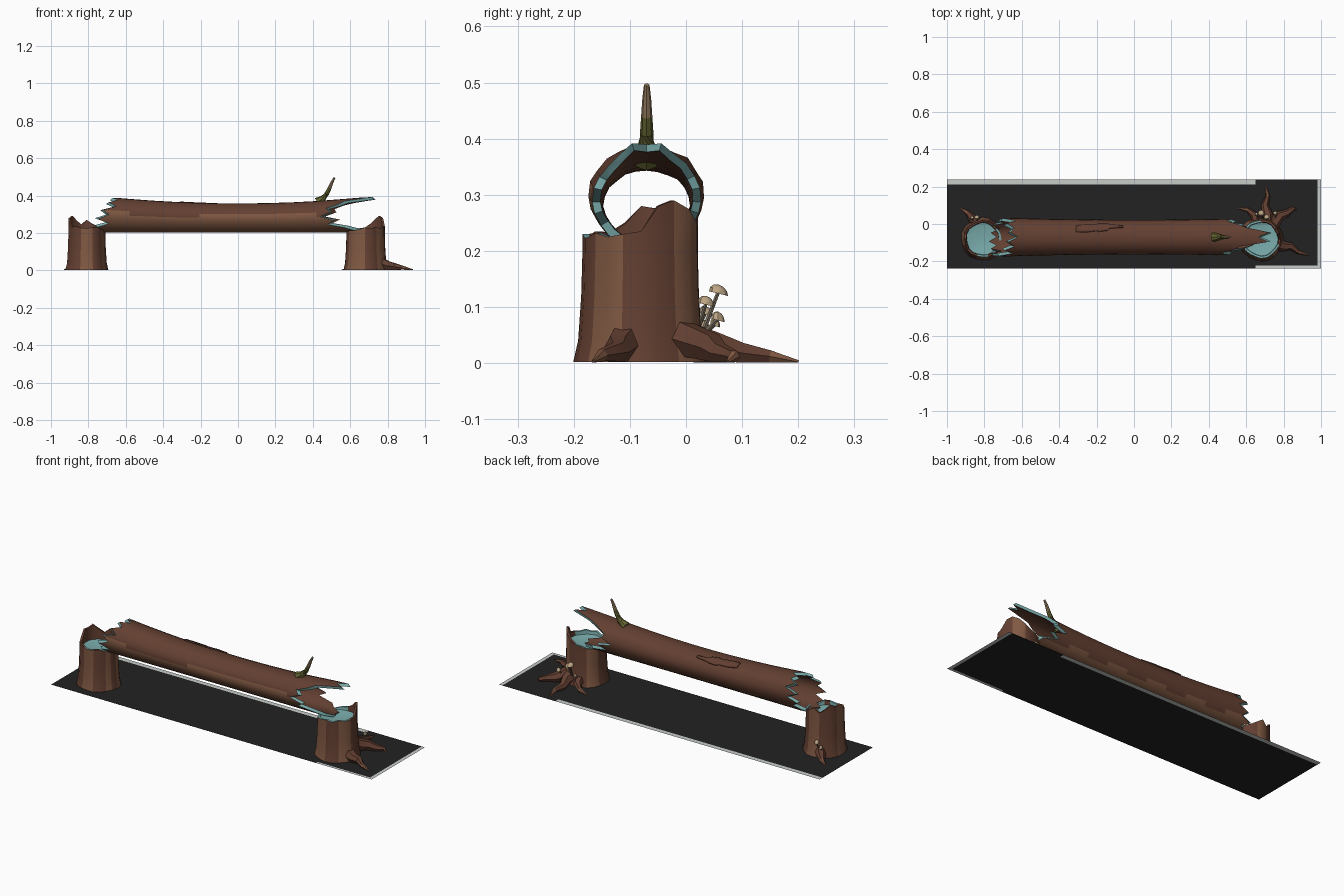
import bpy, bmesh, math, random
from mathutils import Vector

if "Cube" in bpy.data.objects:
    bpy.data.objects.remove(bpy.data.objects["Cube"])
random.seed(4)

def mat(name, c):
    m = bpy.data.materials.new(name)
    m.diffuse_color = (*c, 1)
    m.use_nodes = True
    m.node_tree.nodes["Principled BSDF"].inputs["Base Color"].default_value = m.diffuse_color
    return m

DARK = mat("dark_bark", (0.125, 0.050, 0.031))
LIGHT = mat("light_bark", (0.215, 0.098, 0.055))
TEAL = mat("teal_wood", (0.19, 0.40, 0.40))
SOIL = mat("black_ground", (0.016, 0.016, 0.016))
PALE = mat("pale_edge", (0.58, 0.61, 0.58))
MOSS = mat("moss_green", (0.125, 0.125, 0.032))
TAN = mat("tan_tip", (0.33, 0.22, 0.125))
CAP = mat("mushroom_cap", (0.50, 0.37, 0.23))
STEM = mat("mushroom_stem", (0.17, 0.14, 0.10))

def grid(name, rings, mats, rule=None, wrap_u=False, wrap_k=True, caps=False, angle=35):
    """Skin a list of point rings; rule(i, k, centre) gives the material index."""
    bm = bmesh.new()
    vs = [[bm.verts.new(p) for p in r] for r in rings]
    n, m = len(rings), len(rings[0])
    for i in range(n if wrap_u else n - 1):
        for k in range(m if wrap_k else m - 1):
            a, b, k2 = vs[i], vs[(i + 1) % n], (k + 1) % m
            f = bm.faces.new((a[k], a[k2], b[k2], b[k]))
            if rule:
                f.material_index = rule(i, k, f.calc_center_median())
    if caps:
        bm.faces.new(vs[0])
        bm.faces.new(vs[-1]).material_index = len(mats) - 1
    bmesh.ops.remove_doubles(bm, verts=bm.verts, dist=1e-5)
    bmesh.ops.recalc_face_normals(bm, faces=bm.faces)
    me = bpy.data.meshes.new(name)
    bm.to_mesh(me)
    bm.free()
    for mt in mats:
        me.materials.append(mt)
    ob = bpy.data.objects.new(name, me)
    bpy.context.collection.objects.link(ob)
    bpy.ops.object.select_all(action='DESELECT')
    ob.select_set(True)
    bpy.context.view_layer.objects.active = ob
    bpy.ops.object.shade_smooth_by_angle(angle=math.radians(angle))
    return ob

def tube(name, pts, radii, mats, n=6, rule=None, floor=False):
    """Tapered tube along points."""
    pts = [Vector(p) for p in pts]
    rings = []
    for i, p in enumerate(pts):
        d = (pts[min(i + 1, len(pts) - 1)] - pts[max(i - 1, 0)]).normalized()
        s = d.cross(Vector((0, 0, 1)) if abs(d.z) < 0.8 else Vector((0, 1, 0))).normalized()
        u = s.cross(d)
        ring = [p + (s * math.cos(a) + u * math.sin(a)) * radii[i]
                for a in [2 * math.pi * k / n for k in range(n)]]
        if floor:
            for v in ring:
                v.z = max(v.z, 0.001)
        rings.append(ring)
    return grid(name, rings, mats, rule, caps=not floor)

# ground sheet and its pale borders
def sheet(name, x0, x1, y0, y1, m):
    grid(name, [[(x0, y0, 0), (x1, y0, 0)], [(x0, y1, 0), (x1, y1, 0)]], [m], wrap_k=False)

sheet("ground_sheet", -1, 0.65, -0.237, 0.21, SOIL)
sheet("ground_sheet_end", 0.65, 0.98, -0.222, 0.237, SOIL)
sheet("back_border", -1, 0.65, 0.21, 0.237, PALE)
sheet("right_border", 0.98, 1, -0.237, 0.237, PALE)
sheet("front_border", 0.65, 0.98, -0.237, -0.222, PALE)

# hollow log: splintered end position for each angle (bottom, front, top, back)
N, CY = 24, -0.07
LEFT = [-.72, -.76, -.72, -.75, -.69, -.75, -.69, -.72, -.65, -.69, -.64, -.67,
        -.62, -.66, -.64, -.68, -.63, -.70, -.65, -.71, -.68, -.74, -.70, -.75]
RIGHT = [.64, .66, .62, .57, .48, .51, .44, .49, .47, .53, .57, .715,
         .665, .72, .61, .55, .50, .51, .45, .53, .49, .58, .60, .65]
WOB = [random.uniform(-0.003, 0.002) for _ in range(N)]

def skin(x, k, inset=0):
    a = 2 * math.pi * k / N
    rz, ry = 0.080 + 0.036 * x * x, 0.091 + 0.024 * x * x
    w = WOB[int(k) % N] - inset
    return (x, CY - math.sin(a) * (ry + w), 0.2 + rz - math.cos(a) * (rz + w))

MID = [-0.58 + i * 0.125 for i in range(9)]
outer = [LEFT] + [[x] * N for x in MID] + [RIGHT]
rings = [[skin(xs[k], k) for k in range(N)] for xs in outer]
last = len(outer) - 1
for i in range(last, -1, -1):
    push = 0.016 if i == last else -0.016 if i == 0 else 0
    rings.append([skin(outer[i][k] + push, k, 0.015) for k in range(N)])
STEP = [7, 6, 6, 6, 7, 7, 7, 7, 7, 6, 6]

def log_rule(i, k, c):
    if i == last or i == 2 * last + 1:
        return 2
    if i < last and (k < STEP[i] or k > 19 + i % 2):
        return 1
    return 0

grid("hollow_log", rings, [DARK, LIGHT, TEAL], log_rule, wrap_u=True)

# loose bark plate on the log
plate = []
for x, k0, k1 in [(-.31, 13.1, 14.6), (-.25, 13.1, 15), (-.20, 13.4, 15), (-.19, 13.2, 15.3),
                  (-.14, 13.5, 15.2), (-.13, 14, 15), (-.06, 14.2, 14.7)]:
    plate.append([skin(x, k0 + (k1 - k0) * j / 3, -0.004) for j in range(4)])
ob = grid("bark_plate", plate, [DARK], wrap_k=False)
md = ob.modifiers.new("thickness", 'SOLIDIFY')
md.thickness, md.offset = 0.006, 0

# stumps: rim heights go round from +x through +y
S = 20
def stump(name, cx, cy, r, rim, lights):
    def ring(rad, z):
        out = []
        for k in range(S):
            a = 2 * math.pi * k / S
            q = rad * (1 + 0.03 * math.cos(5 * a + cx))
            out.append((cx + q * math.cos(a), cy + q * math.sin(a), z if z is not None else rim[k]))
        return out
    rings = [ring(r * 1.10, 0.002), ring(r * 1.02, 0.04), ring(r * 0.97, 0.12), ring(r * 0.95, 0.2),
             ring(r * 0.95, None), ring(r * 0.84, None), ring(r * 0.82, 0.208), ring(0, 0.19)]
    def rule(i, k, c):
        if i >= 6 or (i >= 4 and min(rim[k], rim[(k + 1) % S]) < 0.228):
            return 2
        return 1 if i < 4 and k in lights else 0
    grid(name, rings, [DARK, LIGHT, TEAL], rule, angle=30)

stump("left_stump", -0.81, -0.08, 0.104,
      [.222, .225, .23, .235, .25, .27, .245, .265, .29, .275, .28, .25, .232, .235,
       .228, .225, .23, .232, .22, .215], {0, 4, 5, 9, 10, 14, 15, 18})
stump("right_stump", 0.68, -0.08, 0.108,
      [.235, .28, .29, .275, .25, .23, .225, .215, .21, .205, .21, .21, .212, .215, .22,
       .23, .222, .232, .225, .23], {2, 3, 7, 8, 12, 13, 14, 17, 18})

# roots
def root(name, pts, r):
    n = len(pts)
    tube(name, pts, [r * (1 - 0.9 * i / (n - 1)) for i in range(n)], [DARK, LIGHT], 6,
         lambda i, k, c: int(i >= n - 2), True)

root("root_back", [(.71, -.01, .045), (.715, .05, .03), (.70, .10, .018), (.715, .15, .012), (.705, .20, .002)], .038)
root("root_back_left", [(.66, -.01, .04), (.645, .045, .025), (.61, .075, .012), (.555, .085, .002)], .032)
root("root_back_right", [(.74, -.01, .045), (.78, .045, .028), (.82, .06, .018), (.855, .085, .012), (.87, .075, .002)], .035)
root("root_right", [(.75, -.10, .045), (.80, -.12, .025), (.84, -.12, .02), (.88, -.15, .014), (.935, -.165, .003)], .036)
root("root_left_stump", [(-.83, -.01, .035), (-.865, .03, .02), (-.89, .06, .012), (-.93, .085, .002)], .034)

# mossy branch stub with a bare tip
tube("branch_stub", [(.425, CY, .365), (.455, CY, .385), (.475, CY, .41), (.49, CY, .44),
                     (.502, CY, .47), (.516, CY, .496)],
     [.026, .017, .012, .010, .008, .005], [MOSS, TAN], 8, lambda i, k, c: int(c.z > 0.445))

# mushrooms
def mushroom(i, foot, top, r):
    f, t = Vector(foot), Vector(top)
    tube(f"mushroom_stem_{i}", [f, (f + t) / 2 + Vector((0.003, 0, 0)), t], [.005, .004, .0035], [STEM], 6)
    prof = [(0, 0), (r, -.004), (r * .88, .004), (r * .5, .010), (0, .012)]
    grid(f"mushroom_cap_{i}", [[(t.x + q * math.cos(k * math.pi / 4),
         t.y + q * math.sin(k * math.pi / 4), t.z + z - 0.25 * q * math.sin(k * math.pi / 4))
         for k in range(8)] for q, z in prof], [CAP])

SPOTS = [((.69, .03, .055), (.68, .058, .128), .017), ((.70, .02, .055), (.71, .036, .108), .015),
         ((.755, .03, .05), (.755, .057, .08), .012), ((.66, .03, .05), (.655, .052, .07), .009),
         ((-.84, .01, .04), (-.84, .035, .09), .013), ((-.86, .01, .035), (-.865, .033, .065), .010)]
for i, s in enumerate(SPOTS):
    mushroom(i, *s)
